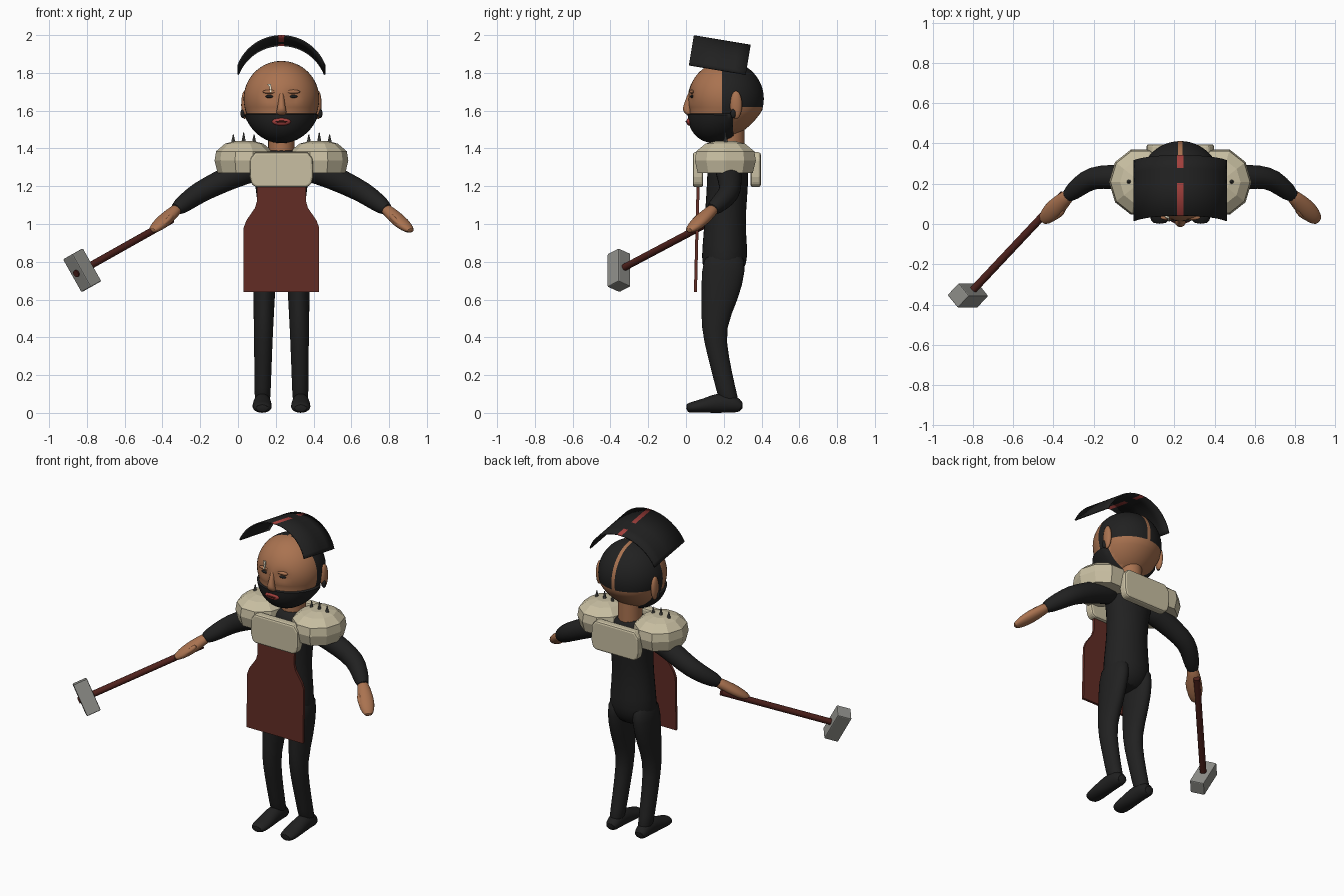
import bpy, bmesh, math
from mathutils import Vector, Matrix

cube = bpy.data.objects.get("Cube")
if cube:
    bpy.data.objects.remove(cube)

AXIS_X = 0.23  # the figure's own centre line; all parts are built relative to it


def material(name, rgb, rough=0.8):
    m = bpy.data.materials.new(name)
    m.use_nodes = True
    m.diffuse_color = (*rgb, 1)
    m.roughness = rough
    bsdf = m.node_tree.nodes["Principled BSDF"]
    bsdf.inputs["Base Color"].default_value = (*rgb, 1)
    bsdf.inputs["Roughness"].default_value = rough
    return m


SKIN = material("skin", (0.40, 0.17, 0.08))
BLACK = material("black cloth", (0.015, 0.015, 0.015))
LEATHER = material("apron leather", (0.12, 0.025, 0.018))
WOOD = material("handle wood", (0.08, 0.016, 0.012))
BONE = material("bone armour", (0.58, 0.52, 0.36))
STEEL = material("hammer steel", (0.28, 0.28, 0.26))
SPIKE = material("spike metal", (0.10, 0.10, 0.09))
RED = material("stripe red", (0.36, 0.05, 0.045))
WHITE = material("scar white", (0.75, 0.70, 0.55))


def finish(name, bm, mats, smooth=True, subdiv=0, bevel=0):
    bmesh.ops.recalc_face_normals(bm, faces=bm.faces)
    me = bpy.data.meshes.new(name)
    bm.to_mesh(me)
    bm.free()
    for m in mats:
        me.materials.append(m)
    ob = bpy.data.objects.new(name, me)
    bpy.context.collection.objects.link(ob)
    ob.location.x = AXIS_X
    if smooth:
        me.polygons.foreach_set("use_smooth", [True] * len(me.polygons))
        me.set_sharp_from_angle(angle=math.radians(50))
    if bevel:
        mod = ob.modifiers.new("bevel", "BEVEL")
        mod.width, mod.segments = bevel, 2
    if subdiv:
        ob.modifiers.new("subdivision", "SUBSURF").levels = subdiv
        ob.modifiers[-1].render_levels = subdiv
    return ob


def loft(name, rings, mat, n=16, level=False, **kw):
    """Skin elliptical rings (centre, rx, ry); level rings stay horizontal."""
    bm = bmesh.new()
    centres = [Vector(r[0]) for r in rings]
    loops = []
    for i, (c, rx, ry) in enumerate(rings):
        way = centres[min(i + 1, len(rings) - 1)] - centres[max(i - 1, 0)]
        rot = Matrix() if level else way.to_track_quat("Z", "Y").to_matrix().to_4x4()
        angles = [math.tau * k / n for k in range(n)]
        loops.append([bm.verts.new(centres[i] + rot @ Vector((rx * math.cos(a), ry * math.sin(a), 0)))
                      for a in angles])
    for a, b in zip(loops, loops[1:]):
        for k in range(n):
            bm.faces.new((a[k], a[(k + 1) % n], b[(k + 1) % n], b[k]))
    bm.faces.new(loops[0][::-1])
    bm.faces.new(loops[-1])
    return finish(name, bm, [mat], **kw)


def prism(name, outline, y_of, thick, mat, **kw):
    """Extrude an (x, z) outline along y."""
    bm = bmesh.new()
    front = [bm.verts.new((x, y_of(x, z), z)) for x, z in outline]
    back = [bm.verts.new((x, y_of(x, z) + thick, z)) for x, z in outline]
    bm.faces.new(front)
    bm.faces.new(back[::-1])
    for i in range(len(outline)):
        j = (i + 1) % len(outline)
        bm.faces.new((front[i], front[j], back[j], back[i]))
    return finish(name, bm, [mat], smooth=False, **kw)


def ball(name, loc, size, mat):
    bm = bmesh.new()
    bmesh.ops.create_uvsphere(bm, u_segments=16, v_segments=10, radius=1,
                              matrix=Matrix.Translation(loc) @ Matrix.Diagonal((*size, 1)))
    return finish(name, bm, [mat])


def mirrored(half):
    return half + [(-x, z) for x, z in reversed(half)]


# Torso and neck
loft("torso", [((0, cy, z), rx, ry) for z, cy, rx, ry in (
    (0.70, 0.20, 0.08, 0.07), (0.76, 0.20, 0.14, 0.11), (0.82, 0.205, 0.15, 0.127),
    (0.95, 0.205, 0.137, 0.114), (1.08, 0.21, 0.128, 0.11), (1.20, 0.22, 0.138, 0.112),
    (1.29, 0.22, 0.165, 0.11), (1.35, 0.225, 0.13, 0.10), (1.40, 0.23, 0.08, 0.085))],
    BLACK, level=True, subdiv=1)
loft("neck", [((0, 0.235, 1.36), 0.07, 0.075), ((0, 0.235, 1.54), 0.07, 0.075)],
     SKIN, n=24, level=True)

# Limbs and shoulder armour on both sides
for side, s in (("left", 1), ("right", -1)):
    loft(side + "_leg", [((s * x, cy, z), rx, ry) for z, x, cy, rx, ry in (
        (0.86, 0.08, 0.205, 0.06, 0.10), (0.76, 0.088, 0.20, 0.062, 0.122),
        (0.60, 0.092, 0.18, 0.058, 0.10), (0.45, 0.095, 0.142, 0.052, 0.064),
        (0.30, 0.097, 0.17, 0.048, 0.057), (0.12, 0.10, 0.212, 0.044, 0.052),
        (0.04, 0.10, 0.235, 0.042, 0.055))], BLACK, level=True, subdiv=1)
    loft(side + "_foot", [((s * 0.102, y, z), rx, rz) for y, z, rx, rz in (
        (0.0, 0.024, 0.036, 0.022), (0.03, 0.029, 0.052, 0.03), (0.10, 0.038, 0.053, 0.038),
        (0.17, 0.054, 0.047, 0.056), (0.25, 0.052, 0.044, 0.052), (0.302, 0.024, 0.036, 0.024))],
        BLACK, subdiv=1)
    loft(side + "_arm", [((s * x, y, z), r, r) for x, y, z, r in (
        (0.10, 0.22, 1.30, 0.07), (0.20, 0.225, 1.28, 0.07), (0.34, 0.235, 1.215, 0.062),
        (0.44, 0.232, 1.165, 0.058), (0.50, 0.19, 1.12, 0.052), (0.575, 0.125, 1.065, 0.036))],
        BLACK, subdiv=1)
    loft(side + "_hand", [((s * x, y, z), rx, ry) for x, y, z, rx, ry in (
        (0.54, 0.155, 1.09, 0.03, 0.028), (0.575, 0.125, 1.06, 0.038, 0.032),
        (0.62, 0.08, 1.02, 0.05, 0.035), (0.66, 0.04, 0.985, 0.044, 0.028),
        (0.69, 0.01, 0.96, 0.022, 0.014))], SKIN, subdiv=1)
    loft(side + "_thumb", [((s * 0.575, 0.08, 1.05), 0.016, 0.016),
                           ((s * 0.60, 0.045, 1.02), 0.016, 0.016),
                           ((s * 0.635, 0.02, 0.99), 0.009, 0.009)], SKIN, n=10, subdiv=1)
    loft(side + "_pauldron", [((s * 0.197, 0.208, z), 0.157 * k, 0.17 * k) for z, k in (
        (1.27, 0.90), (1.335, 1.0), (1.385, 0.95), (1.425, 0.65), (1.44, 0.3))],
        BONE, n=10, level=True, smooth=False)
    for i, (x, top) in enumerate(((0.145, 1.475), (0.20, 1.485), (0.255, 1.475))):
        loft(f"{side}_spike_{i + 1}", [((s * x, 0.21, 1.41), 0.016, 0.016),
                                       ((s * x, 0.21, top), 0.002, 0.002)],
             SPIKE, n=8, level=True, smooth=False)
    ball(side + "_ear", (s * 0.195, 0.265, 1.63), (0.018, 0.032, 0.075), SKIN)
    ball(side + "_earring", (s * 0.205, 0.25, 1.585), (0.012, 0.014, 0.025), BLACK)
    ball(side + "_eye", (s * 0.062, 0.034, 1.675), (0.024, 0.012, 0.008), BLACK)
    ball(side + "_brow", (s * 0.06, 0.032, 1.70), (0.04, 0.013, 0.011), SKIN)

# Apron with a narrow bib, and the bevelled chest and back plates
prism("apron", mirrored([(0.20, 0.64), (0.20, 0.98), (0.185, 1.02), (0.14, 1.085), (0.13, 1.12), (0.13, 1.28)]),
      lambda x, z: 0.042 + 0.025 * max(0, z - 0.64), 0.016, LEATHER)
PLATE = mirrored([(0.135, 1.195), (0.158, 1.21), (0.168, 1.25), (0.166, 1.345), (0.14, 1.38)])
prism("chest_plate", PLATE, lambda x, z: 0.036, 0.055, BONE, bevel=0.012)
prism("back_plate", PLATE, lambda x, z: 0.342, 0.054, BONE, bevel=0.012)

# Head: sphere with a drawn-down jaw, cut along the hair and beard lines
bm = bmesh.new()
bmesh.ops.create_uvsphere(bm, u_segments=48, v_segments=32, radius=0.2,
                          matrix=Matrix.Translation((0, 0.212, 1.663)))
for v in bm.verts:
    if v.co.z < 1.62:
        v.co.z = 1.62 - (1.62 - v.co.z) * 1.15
        v.co.y -= 0.06 * max(0, 1.6 - v.co.z) / 0.17
    if v.co.y < 0.2:
        for ex in (-0.062, 0.062):
            gap = math.hypot(v.co.x - ex, v.co.z - 1.675)
            v.co.y += 0.012 * math.exp(-(gap / 0.03) ** 2)
BEARD_Z, HAIR_Z, HAIR_Y, BEARD_Y, PARTING = 1.585, 1.62, 0.19, 0.25, 0.011
for co, no in (((0, 0, BEARD_Z), (0, 0, 1)), ((0, 0, HAIR_Z), (0, 0, 1)),
               ((0, HAIR_Y, 0), (0, 1, 0)), ((0, BEARD_Y, 0), (0, 1, 0)),
               ((PARTING, 0, 0), (1, 0, 0)), ((-PARTING, 0, 0), (1, 0, 0))):
    bmesh.ops.bisect_plane(bm, geom=bm.verts[:] + bm.edges[:] + bm.faces[:],
                           plane_co=co, plane_no=no, dist=1e-5)
for f in bm.faces:
    c = f.calc_center_median()
    hair = c.y > HAIR_Y and c.z > HAIR_Z and abs(c.x) > PARTING
    sideburn = HAIR_Y < c.y < BEARD_Y and c.z < HAIR_Z
    beard = c.z < BEARD_Z and c.y < BEARD_Y
    f.material_index = int(hair or sideburn or beard)
bm.normal_update()
for v in bm.verts:  # thicken the beard
    if v.co.z < BEARD_Z - 0.001 and v.co.y < BEARD_Y - 0.001:
        v.co += v.normal * 0.012
finish("head", bm, [SKIN, BLACK])

# Face details
loft("nose", [((0, y, z), rx, ry) for z, y, rx, ry in (
    (1.71, 0.03, 0.012, 0.014), (1.65, 0.014, 0.016, 0.02), (1.61, 0.004, 0.024, 0.025),
    (1.59, 0.01, 0.03, 0.022), (1.572, 0.022, 0.018, 0.012))], SKIN, n=12, level=True, subdiv=1)
ball("lips", (0, 0.018, 1.542), (0.05, 0.016, 0.021), RED)
ball("mouth", (0, 0.012, 1.542), (0.036, 0.014, 0.007), WOOD)
prism("scar", [(-0.075, 1.74), (-0.055, 1.742), (-0.052, 1.70), (-0.06, 1.695), (-0.063, 1.725)],
      lambda x, z: 0.202 - math.sqrt(0.04 - x * x - (z - 1.663) ** 2), 0.009, WHITE)

# Raised visor: a tilted arched sheet with a broken centre stripe
RADIUS, SPAN, STRIPE = 0.249, math.radians(69), math.radians(3.5)
half = [STRIPE + (SPAN - STRIPE) * i / 12 for i in range(13)]
angles = [-a for a in reversed(half)] + half
tilt = Matrix.Translation((0, 0.042, 2.0)) @ Matrix.Rotation(math.radians(-9.5), 4, "X")
bm = bmesh.new()
rows = [[bm.verts.new(tilt @ Vector((RADIUS * math.sin(a), v, RADIUS * (math.cos(a) - 1))))
         for a in angles] for v in (0, 0.165, 0.24, 0.305)]
for r in range(3):
    for k in range(len(angles) - 1):
        f = bm.faces.new((rows[r][k], rows[r][k + 1], rows[r + 1][k + 1], rows[r + 1][k]))
        f.material_index = int(k == 12 and r != 1)
visor = finish("visor", bm, [BLACK, RED])
sheet = visor.modifiers.new("thickness", "SOLIDIFY")
sheet.thickness, sheet.offset = 0.008, -1

# Hammer: square block set across a round handle
centre = Vector((-1.055, -0.355, 0.755))
along = Vector((-0.64, -0.68, -0.36)).normalized()
across = Vector((-0.49, 0, 0.87))
across = (across - along * across.dot(along)).normalized()
third = along.cross(across)
frame = Matrix((third, along, across)).transposed().to_4x4()
bm = bmesh.new()
bmesh.ops.create_cube(bm, size=1, matrix=Matrix.Translation(centre) @ frame
                      @ Matrix.Diagonal((0.088, 0.088, 0.2, 1)))
finish("hammer_head", bm, [STEEL], smooth=False, bevel=0.006)
loft("hammer_handle", [(centre + along * 0.052, 0.019, 0.019), (centre - along * 0.74, 0.019, 0.019)],
     WOOD, n=12)
